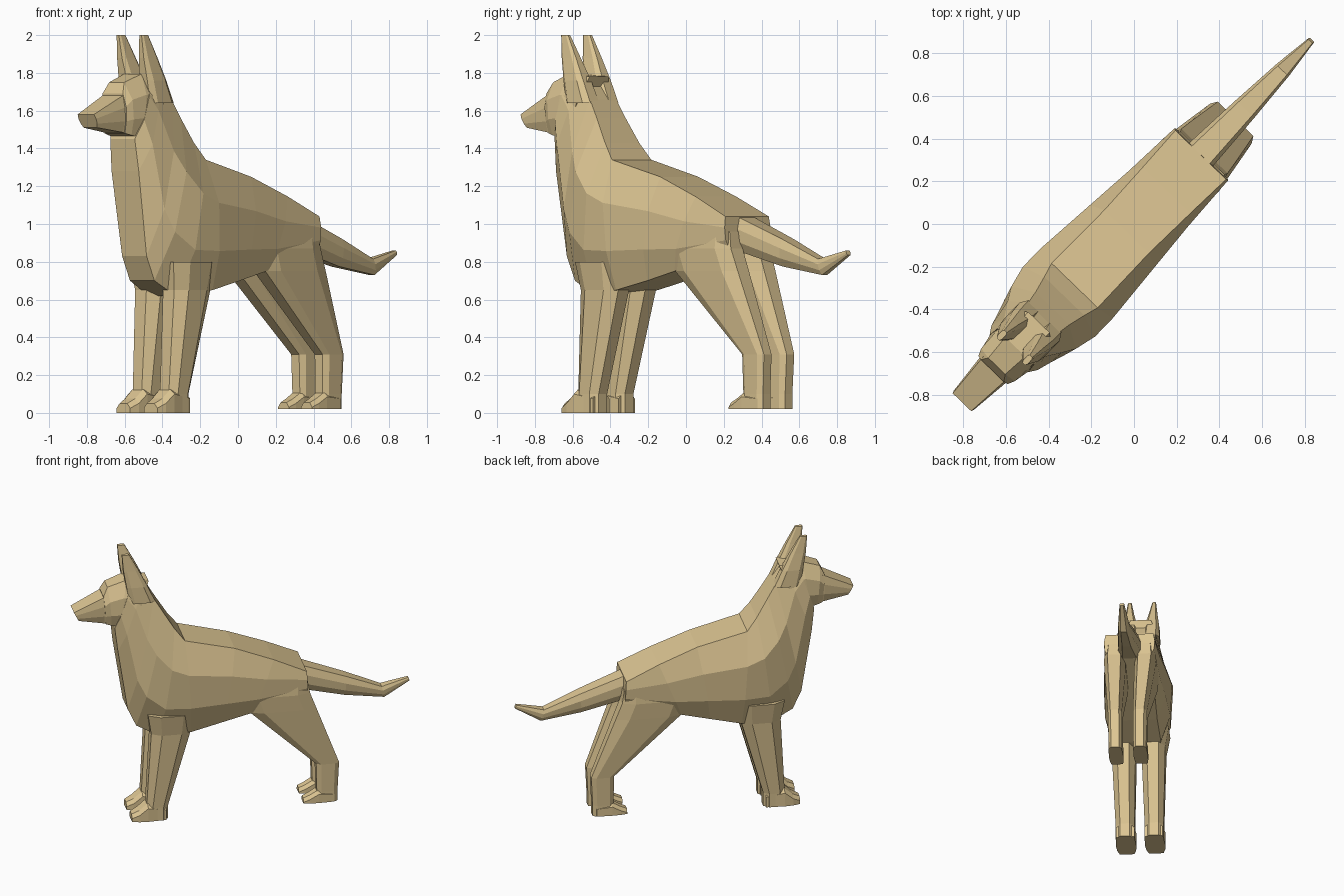
import bpy, bmesh, math
from mathutils import Matrix

ANGLE = math.radians(46)          # the dog stands diagonally to the axes
TURN = Matrix.Rotation(ANGLE, 4, 'Z')
# Local frame: s = along the body (tail positive), t = sideways, z = up

coat = bpy.data.materials.new("coat")
coat.diffuse_color = (0.72, 0.56, 0.29, 1)


def loft(name, rings):
    """Skin a list of equal-length rings and cap both ends."""
    bm = bmesh.new()
    vs = [[bm.verts.new(TURN @ Matrix.Translation(p).translation) for p in r] for r in rings]
    n = len(rings[0])
    for a, b in zip(vs, vs[1:]):
        for i in range(n):
            j = (i + 1) % n
            bm.faces.new((a[i], a[j], b[j], b[i]))
    bm.faces.new(vs[0])
    bm.faces.new(vs[-1])
    bmesh.ops.recalc_face_normals(bm, faces=bm.faces)
    me = bpy.data.meshes.new(name)
    bm.to_mesh(me)
    bm.free()
    me.materials.append(coat)
    ob = bpy.data.objects.new(name, me)
    bpy.context.collection.objects.link(ob)
    return ob


def hull_ring(st, zt, sb, zb, wt, w1, w2, wb):
    """Eight-sided cross-section from a top point to a bottom point."""
    half = [(wt, 0.0), (w1, 0.33), (w2, 0.7), (wb, 1.0)]
    pts = [(st + (sb - st) * f, w, zt + (zb - zt) * f) for w, f in half]
    return pts + [(s, -t, z) for s, t, z in reversed(pts)]


def leg_ring(z, s0, s1, t0, t1, side, c=0.25):
    """Horizontal chamfered rectangle."""
    ds, dt = (s1 - s0) * c, (t1 - t0) * c
    pts = [(s0 + ds, t0), (s1 - ds, t0), (s1, t0 + dt), (s1, t1 - dt),
           (s1 - ds, t1), (s0 + ds, t1), (s0, t1 - dt), (s0, t0 + dt)]
    return [(s, t * side, z) for s, t in pts]


def foot_ring(s, t0, t1, z0, z1, side):
    c = (t1 - t0) * 0.22
    pts = [(t0, z0), (t1, z0), (t1, z1 - 0.025), (t1 - c, z1), (t0 + c, z1), (t0, z1 - 0.025)]
    return [(s, t * side, z) for t, z in pts]


# Body, chest and neck
loft("body", [hull_ring(*r) for r in [
    (0.45, 1.04, 0.46, 0.86, 0.165, 0.175, 0.17, 0.14),
    (0.22, 1.145, 0.06, 0.75, 0.155, 0.19, 0.19, 0.15),
    (-0.05, 1.25, -0.14, 0.70, 0.145, 0.21, 0.21, 0.15),
    (-0.40, 1.34, -0.36, 0.65, 0.15, 0.235, 0.225, 0.16),
    (-0.47, 1.43, -0.58, 0.62, 0.13, 0.235, 0.215, 0.10),
    (-0.55, 1.56, -0.73, 0.70, 0.11, 0.21, 0.19, 0.09),
    (-0.61, 1.66, -0.79, 0.83, 0.10, 0.175, 0.17, 0.09),
    (-0.68, 1.76, -0.86, 1.28, 0.08, 0.13, 0.15, 0.10),
    (-0.76, 1.79, -0.88, 1.45, 0.07, 0.12, 0.125, 0.09),
]])

# Skull and muzzle
loft("head", [hull_ring(*r) for r in [
    (-0.64, 1.78, -0.76, 1.45, 0.07, 0.12, 0.12, 0.09),
    (-0.80, 1.795, -0.85, 1.46, 0.065, 0.115, 0.125, 0.09),
    (-0.925, 1.75, -0.90, 1.47, 0.055, 0.11, 0.11, 0.085),
    (-0.955, 1.69, -0.94, 1.48, 0.075, 0.095, 0.09, 0.075),
]])
loft("muzzle", [hull_ring(*r) for r in [
    (-0.90, 1.70, -0.86, 1.465, 0.08, 0.09, 0.09, 0.08),
    (-0.955, 1.68, -0.95, 1.485, 0.075, 0.085, 0.085, 0.07),
    (-1.16, 1.58, -1.125, 1.51, 0.06, 0.065, 0.06, 0.05),
]])

# Tail
loft("tail", [hull_ring(*r) for r in [
    (0.42, 1.045, 0.42, 0.86, 0.06, 0.08, 0.08, 0.05),
    (0.75, 0.92, 0.74, 0.775, 0.045, 0.06, 0.055, 0.03),
    (1.00, 0.815, 1.02, 0.73, 0.03, 0.04, 0.035, 0.02),
    (1.19, 0.86, 1.20, 0.835, 0.012, 0.016, 0.016, 0.01),
]])

for side, tag in ((1, "left"), (-1, "right")):
    # Ears
    loft(f"ear_{tag}", [leg_ring(z, s0, s1, t0, t1, side, 0.2) for z, s0, s1, t0, t1 in [
        (1.64, -0.78, -0.60, 0.015, 0.13),
        (1.76, -0.80, -0.655, 0.025, 0.125),
        (1.88, -0.82, -0.715, 0.05, 0.11),
        (2.00, -0.83, -0.78, 0.07, 0.097)]])
    # Front legs
    loft(f"front_leg_{tag}", [leg_ring(z, *r, side) for z, *r in [
        (0.80, -0.66, -0.34, 0.02, 0.21),
        (0.65, -0.635, -0.36, 0.02, 0.185),
        (0.10, -0.665, -0.515, 0.035, 0.165),
        (0.0, -0.665, -0.515, 0.035, 0.165)]])
    loft(f"front_paw_{tag}", [foot_ring(*r, side) for r in [
        (-0.53, 0.035, 0.16, 0.0, 0.10),
        (-0.66, 0.03, 0.17, 0.0, 0.125),
        (-0.72, 0.035, 0.165, 0.0, 0.075),
        (-0.77, 0.05, 0.15, 0.0, 0.05)]])
    # Hind legs
    loft(f"hind_leg_{tag}", [leg_ring(z, *r, side, 0.2) for z, *r in [
        (0.96, 0.10, 0.46, 0.03, 0.172),
        (0.87, 0.02, 0.475, 0.03, 0.18),
        (0.75, 0.06, 0.52, 0.03, 0.172),
        (0.31, 0.525, 0.685, 0.038, 0.135),
        (0.10, 0.53, 0.675, 0.038, 0.13),
        (0.02, 0.53, 0.675, 0.038, 0.13)]])
    loft(f"hind_paw_{tag}", [foot_ring(*r, side) for r in [
        (0.65, 0.04, 0.13, 0.02, 0.10),
        (0.54, 0.035, 0.135, 0.02, 0.11),
        (0.48, 0.038, 0.132, 0.02, 0.075),
        (0.435, 0.045, 0.125, 0.02, 0.055)]])
